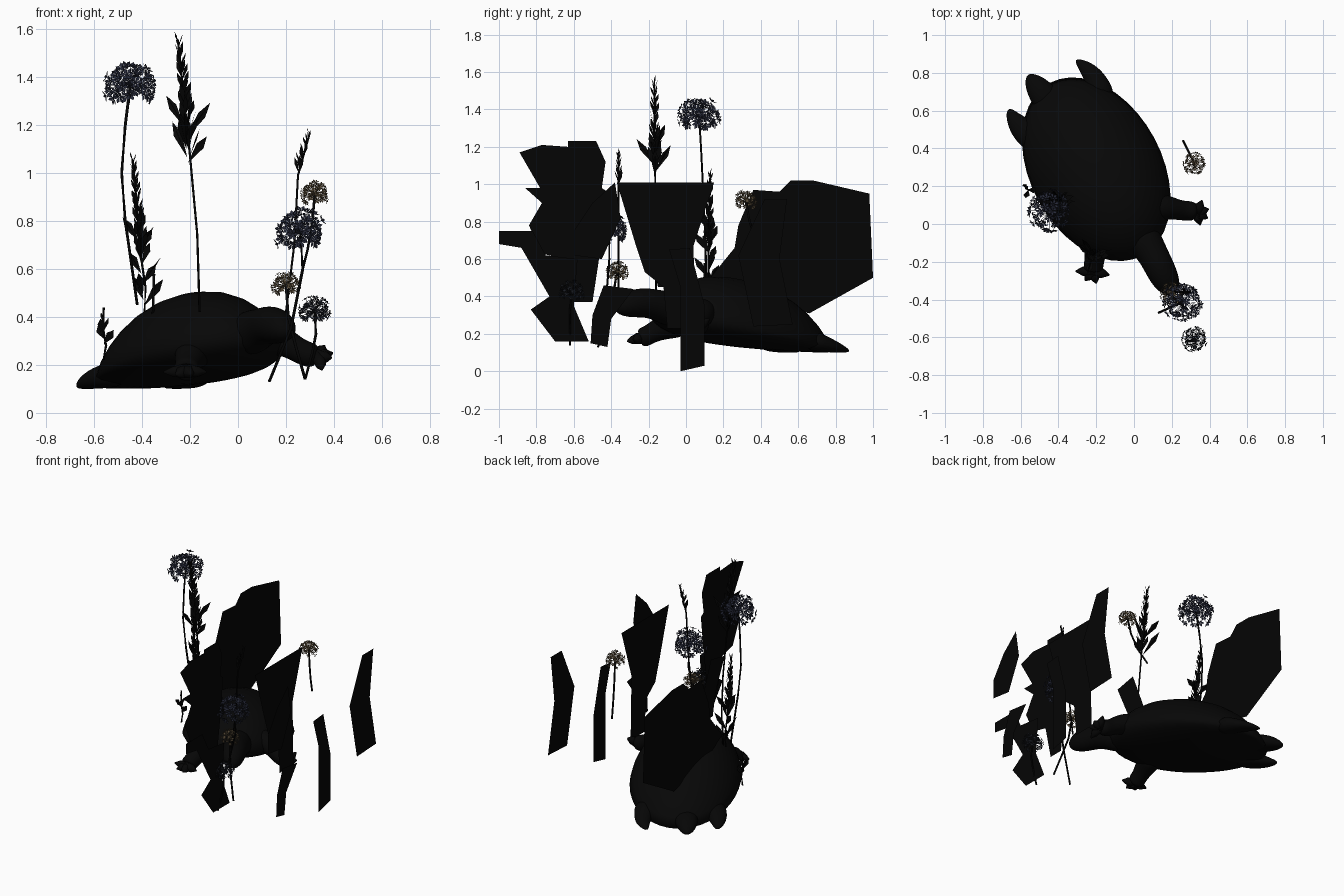
import bpy, bmesh, math, random
from mathutils import Vector

random.seed(4)
cube = bpy.data.objects.get("Cube")
if cube:
    bpy.data.objects.remove(cube)


def material(name, r, g, b):
    m = bpy.data.materials.new(name)
    m.use_nodes = True
    m.diffuse_color = (r, g, b, 1)
    bsdf = next(n for n in m.node_tree.nodes if n.type == "BSDF_PRINCIPLED")
    bsdf.inputs["Base Color"].default_value = (r, g, b, 1)
    bsdf.inputs["Roughness"].default_value = 0.9
    return m


LEAF = material("black leaf", .0015, .0015, .0015)
SHELL = material("dark shell", .0022, .0022, .0022)
SKIN = material("dark skin", .0018, .0018, .0018)
BLUE = material("dark blue petals", .02, .023, .042)
SLATE = material("slate petals", .012, .014, .02)
TAN = material("tan petals", .11, .08, .045)


def finish(name, bm, mat, smooth=False, subdiv=0):
    mesh = bpy.data.meshes.new(name)
    bm.to_mesh(mesh)
    bm.free()
    mesh.materials.append(mat)
    ob = bpy.data.objects.new(name, mesh)
    bpy.context.collection.objects.link(ob)
    if subdiv:
        ob.modifiers.new("Round", "SUBSURF").levels = subdiv
    if smooth:
        for p in mesh.polygons:
            p.use_smooth = True


def loft(bm, rings):
    """Bridge closed rings of points and cap both ends."""
    rows = [[bm.verts.new(p) for p in ring] for ring in rings]
    n = len(rows[0])
    for a, b in zip(rows, rows[1:]):
        for i in range(n):
            j = (i + 1) % n
            bm.faces.new((a[i], a[j], b[j], b[i]))
    bm.faces.new(rows[0][::-1])
    bm.faces.new(rows[-1])


def tube(bm, points, radii, sides=8):
    pts = [Vector(p) for p in points]
    rings = []
    for i, p in enumerate(pts):
        along = pts[min(i + 1, len(pts) - 1)] - pts[max(i - 1, 0)]
        q = along.to_track_quat("Z", "Y")
        turns = [math.tau * k / sides for k in range(sides)]
        rings.append([p + q @ Vector((math.cos(t), math.sin(t), 0)) * radii[i] for t in turns])
    loft(bm, rings)


def blade(bm, base, direction, length, width, side=None, widest=.65):
    """Flat pointed leaf or petal."""
    d = Vector(direction).normalized()
    s = side or d.cross(Vector((random.uniform(-1, 1), random.uniform(-1, 1), .2)))
    s = s.normalized() * width / 2
    base, mid = Vector(base), Vector(base) + d * length * widest
    bm.faces.new([bm.verts.new(p) for p in (base, mid + s, base + d * length, mid - s)])


# Upright flat foliage cards, outlined in the y-z plane
def card(name, x, outline):
    bm = bmesh.new()
    bm.faces.new([bm.verts.new((x, y, z)) for y, z in outline])
    finish(name, bm, LEAF)


card("rear_foliage_card", -.37, [(.36, .97), (.5, .96), (.56, 1.02), (.68, 1.02), (.98, .95),
     (1, .5), (.66, .31), (.3, .4), (.13, .5), (.26, .66), (.28, .78)])
card("middle_foliage_card", .39, [(-.37, 1.01), (.15, 1.01), (.04, .67), (.05, .23),
     (-.1, .23), (-.12, .45), (-.22, .53), (-.27, .68)])
card("tall_front_card", .18, [(-.89, 1.17), (-.77, 1.21), (-.63, 1.2), (-.63, 1.23), (-.48, 1.23),
     (-.43, 1.12), (-.45, .98), (-.42, .96), (-.45, .7), (-.5, .37), (-.6, .37), (-.65, .6),
     (-.77, .63), (-.84, .78), (-.77, .9), (-.86, .98), (-.78, .98)])
card("low_front_card", .3, [(-1, .75), (-.82, .75), (-.75, .62), (-.58, .6), (-.6, .35),
     (-.52, .16), (-.7, .16), (-.83, .33), (-.73, .4), (-.88, .66), (-1, .68)])
card("outer_rear_strip", .66, [(.54, .92), (.42, .92), (.28, .62), (.36, .24), (.57, .25), (.5, .6)])
card("outer_middle_strip", .64, [(-.09, .65), (.02, .66), (.1, .35), (.1, .03), (-.03, 0), (-.03, .45)])
card("outer_front_strip", .65, [(-.51, .15), (-.42, .13), (-.4, .28), (-.28, .44), (-.44, .46), (-.5, .3)])
card("outer_front_leaf", .65, [(-.38, 1.01), (-.35, .82), (-.45, .6), (-.6, .62), (-.6, .75), (-.5, .9)])
card("inner_leaf_card", -.1, [(-.28, .82), (-.13, .85), (-.03, .6), (0, .45), (-.15, .45), (-.18, .6)])

# Tortoise shell: domed top and shallow belly around a tilted oval rim
FORWARD, LEFT = Vector((.47, -.88, 0)), Vector((.88, .47, 0))
CENTRE = Vector((-.2, .29, 0))


def shell_ring(r, top):
    ring = []
    for i in range(40):
        t = math.tau * i / 40
        u, v = .52 * r * math.cos(t), .35 * r * math.sin(t)
        curve = max(0, 1 - r ** 2.2) ** (.7 if top else .5)
        z = .21 + .2 * u + curve * (.28 if top else -.08 - .1 * u)
        ring.append(CENTRE + FORWARD * u + LEFT * v + Vector((0, 0, max(z, .1))))
    return ring


bm = bmesh.new()
radii = [.04, .2, .4, .6, .75, .87, .95]
loft(bm, [shell_ring(r, False) for r in radii] + [shell_ring(1, True)]
     + [shell_ring(r, True) for r in radii[::-1]])
bmesh.ops.recalc_face_normals(bm, faces=bm.faces)
finish("tortoise_shell", bm, SHELL, True)


# Head, limbs and tail; flat squashes a limb towards the ground
def limb(name, points, sizes, claws=(), flat=1):
    bm = bmesh.new()
    tube(bm, points, sizes)
    for v in bm.verts:
        v.co.z = .1 + max(0, v.co.z - .1) * flat
    finish(name, bm, SKIN, True, 2)
    if claws:
        bm = bmesh.new()
        end = Vector(points[-1])
        for tip in claws:
            tip = Vector(tip)
            tube(bm, [end, end.lerp(tip, .6), tip], [.035, .024, .004], 6)
        finish(name + "_claws", bm, SKIN, True)


limb("head_and_neck", [(.02, -.04, .32), (.09, -.14, .35), (.13, -.22, .37), (.17, -.3, .36),
     (.2, -.35, .34), (.21, -.37, .32)], [.12, .09, .088, .082, .055, .02])
limb("left_front_leg", [(.06, .09, .32), (.18, .09, .31), (.25, .07, .26), (.3, .07, .24),
     (.335, .06, .235)], [.1, .07, .055, .06, .045],
     [(.36, .125, .28), (.395, .08, .25), (.39, .03, .23), (.35, -.005, .18)])
limb("right_front_leg", [(-.17, 0, .27), (-.2, -.12, .24), (-.21, -.19, .2), (-.215, -.23, .18),
     (-.215, -.25, .175)], [.1, .075, .055, .06, .045],
     [(-.31, -.25, .17), (-.26, -.3, .16), (-.2, -.315, .16), (-.13, -.27, .17)])
limb("right_rear_leg", [(-.48, .42, .2), (-.58, .49, .16), (-.635, .55, .13), (-.665, .61, .11)],
     [.09, .08, .05, .015], flat=.7)
limb("tail", [(-.42, .6, .18), (-.5, .71, .16), (-.54, .76, .13), (-.56, .79, .12)],
     [.09, .08, .05, .015], flat=.7)
limb("left_rear_leg", [(-.17, .65, .2), (-.19, .74, .16), (-.24, .82, .12), (-.31, .87, .11)],
     [.09, .07, .05, .012], flat=.7)


# Round flower heads made of six-petalled florets
def stem(name, points, r=.006):
    bm = bmesh.new()
    tube(bm, points, [r] * len(points), 6)
    finish(name, bm, LEAF, True)


def flower(name, centre, radius, mat, count, path):
    c = Vector(centre)
    stem(name + "_stem", [c] + path)
    heads, stalks = bmesh.new(), bmesh.new()
    for i in range(count):
        z = 1 - 1.55 * (i + .5) / count
        t, low = i * 2.39996, math.sqrt(1 - z * z)
        d = Vector((low * math.cos(t), low * math.sin(t), z))
        p = c + d * radius * random.uniform(.65, .9)
        tube(stalks, [c, p], [.0012, .0012], 3)
        q = d.to_track_quat("Z", "Y")
        for k in range(6):
            a = math.tau * k / 6
            out = q @ Vector((math.cos(a), math.sin(a), .35))
            across = q @ Vector((-math.sin(a), math.cos(a), 0))
            blade(heads, p, out, radius * .25, radius * .13, across, .6)
    finish(name + "_petals", heads, mat)
    finish(name + "_stalks", stalks, mat)


flower("tall_flower", (-.45, .07, 1.36), .122, BLUE, 44,
       [(-.47, .08, 1.2), (-.485, .09, 1), (-.47, .1, .8), (-.42, .11, .45)])
flower("rear_flower", (.32, .32, .91), .067, TAN, 36,
       [(.31, .34, .8), (.29, .38, .68), (.26, .44, .56)])
flower("front_flower", (.26, -.41, .75), .116, BLUE, 42,
       [(.27, -.41, .6), (.22, -.43, .35), (.13, -.47, .13)])
flower("low_tan_flower", (.2, -.37, .53), .067, TAN, 36,
       [(.21, -.39, .4), (.24, -.42, .28), (.28, -.45, .14)])
flower("low_dark_flower", (.32, -.61, .42), .073, SLATE, 38,
       [(.325, -.62, .33), (.31, -.62, .25), (.28, -.62, .14)])


# Grasses: a plume of upright spikelets above broader leaves
def grass(name, foot, neck, tip, spikes, size, leaves=(), reach=.14):
    foot, neck, tip = Vector(foot), Vector(neck), Vector(tip)
    stem(name + "_stem", [foot, foot.lerp(neck, .5) + Vector((.01, 0, 0)), neck, tip], .005)
    bm = bmesh.new()
    for i in range(spikes):
        f = i / spikes
        t = i * 2.4
        d = Vector((math.cos(t) * .35, math.sin(t) * .35, 1))
        blade(bm, neck.lerp(tip, f), d, size * (1.2 - .7 * f), size * .28 * (1.3 - f))
    for i, f in enumerate(leaves):
        t = i * 2.2
        d = Vector((math.cos(t), math.sin(t), 1.4))
        for turn in (0, 1):
            blade(bm, foot.lerp(tip, f), d, reach * random.uniform(.8, 1.1), .035,
                  d.cross(Vector((turn, 1 - turn, .3))))
    finish(name + "_leaves", bm, LEAF)


grass("tall_grass", (-.16, -.16, .42), (-.2, -.165, 1.07), (-.25, -.17, 1.55), 44, .1,
      [.55, .57, .6, .64, .68], .17)
grass("rear_grass", (-.39, .12, .42), (-.4, .12, .62), (-.44, .13, 1.06), 44, .08,
      [.04, .08, .12, .18, .25, .33, .4, .46, .52], .13)
grass("front_grass", (.2, -.36, .42), (.25, -.36, .99), (.3, -.36, 1.17), 18, .06)
grass("short_grass", (-.56, .18, .22), (-.56, .18, .34), (-.56, .18, .44), 3, .05, [.3, .4, .5], .07)
stem("bare_stalk", [(-.355, .1, .4), (-.35, .1, .58)])
